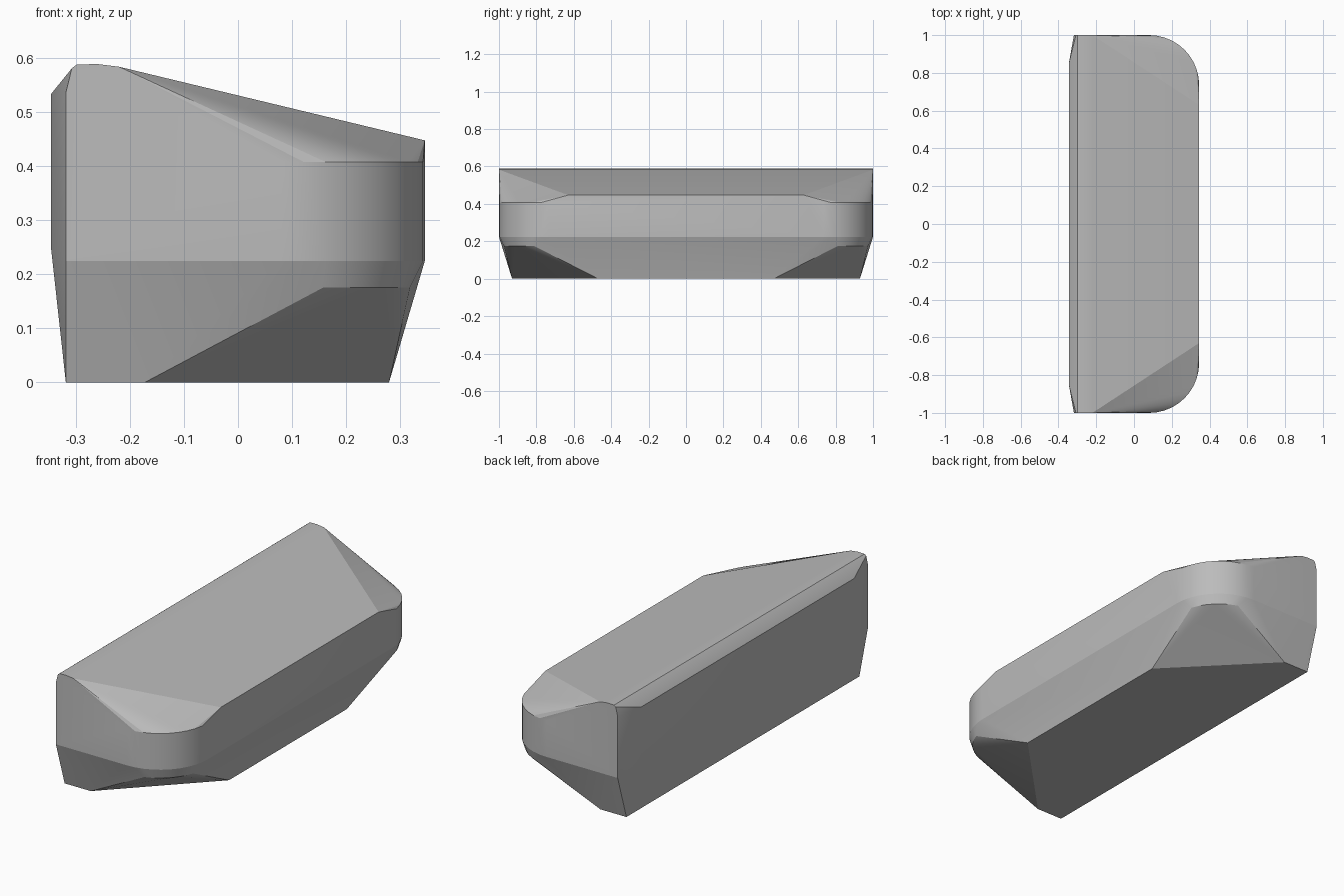
import bpy
import bmesh
from math import cos, sin, radians

cube = bpy.data.objects.get("Cube")
if cube:
    bpy.data.objects.remove(cube, do_unlink=True)

# Plain grey finish
grey = bpy.data.materials.new("mid_grey")
grey.use_nodes = True
colour = (0.5, 0.5, 0.5, 1.0)
grey.diffuse_color = colour
grey.node_tree.nodes["Principled BSDF"].inputs["Base Color"].default_value = colour


def corner_arc(radius, z, start, end, steps):
    """Points of a rounded vertical corner at one height."""
    for i in range(steps + 1):
        a = radians(start + (end - start) * i / steps)
        yield (0.08 + radius * cos(a), 0.735 + radius * sin(a), z)


# Corner points of one half of the block
half = [
    # underside
    (-0.318, 0.93, 0), (-0.172, 0.93, 0), (0.279, 0.47, 0),
    # end edge of the flat side
    (-0.318, 1, 0.224), (-0.318, 1, 0.535),
    # flat side
    (-0.345, 0.85, 0.245), (-0.345, 0.85, 0.533),
    # rounded ridge
    (-0.307, 1, 0.58), (-0.298, 1, 0.587), (-0.26, 1, 0.588), (-0.22, 1, 0.583),
    # low edge of the sloping top
    (0.345, 0.63, 0.447),
]
half += corner_arc(0.265, 0.407, 0, 90, 10)
half += corner_arc(0.265, 0.224, 0, 90, 10)
half += corner_arc(0.25, 0.175, 18, 72, 6)

# Block: convex skin over both mirrored halves
bm = bmesh.new()
for side in (-1, 1):
    for x, y, z in half:
        bm.verts.new((x, y * side, z))
hull = bmesh.ops.convex_hull(bm, input=bm.verts)
spare = {v for v in hull["geom_interior"] + hull["geom_unused"]
         if isinstance(v, bmesh.types.BMVert)}
bmesh.ops.delete(bm, geom=list(spare), context="VERTS")
bmesh.ops.dissolve_limit(bm, angle_limit=radians(0.5), verts=bm.verts, edges=bm.edges)
bmesh.ops.recalc_face_normals(bm, faces=bm.faces)

mesh = bpy.data.meshes.new("wedge_block")
bm.to_mesh(mesh)
bm.free()
mesh.materials.append(grey)
block = bpy.data.objects.new("wedge_block", mesh)
bpy.context.collection.objects.link(block)

# Soft rounded corners, crisp main edges
bpy.ops.object.select_all(action="DESELECT")
block.select_set(True)
bpy.context.view_layer.objects.active = block
bpy.ops.object.shade_smooth_by_angle(angle=radians(14))
